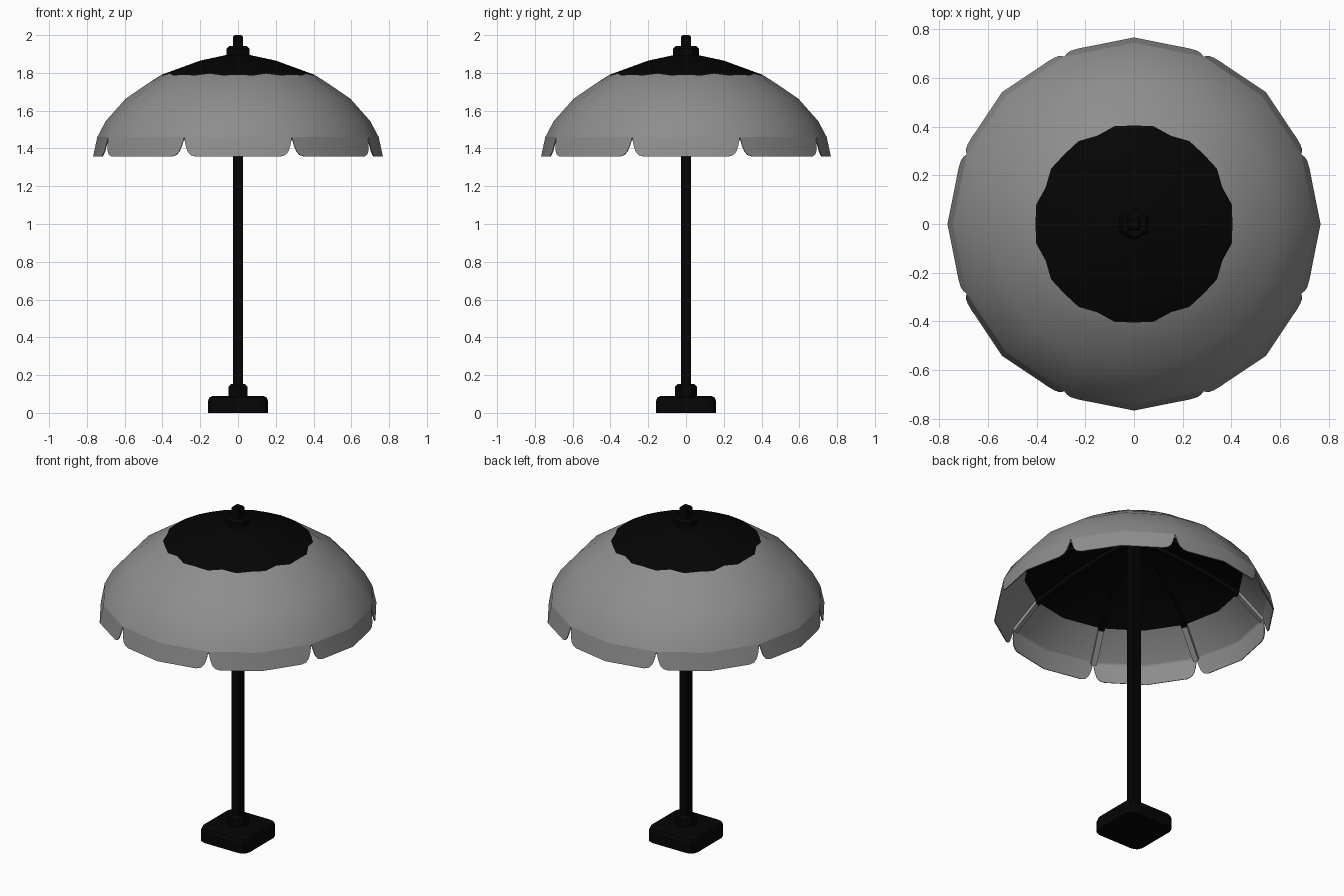
import bpy, bmesh, math
from mathutils import Vector

cube = bpy.data.objects.get("Cube")
if cube:
    bpy.data.objects.remove(cube)


def material(name, value):
    m = bpy.data.materials.new(name)
    m.use_nodes = True
    col = (value, value, value, 1)
    m.diffuse_color = col
    bsdf = next(n for n in m.node_tree.nodes if n.type == 'BSDF_PRINCIPLED')
    bsdf.inputs["Base Color"].default_value = col
    bsdf.inputs["Roughness"].default_value = 0.8
    return m


BLACK = material("black", 0.0014)
GREY = material("canopy grey", 0.27)


def finish(bm, name, mats):
    me = bpy.data.meshes.new(name)
    bm.to_mesh(me)
    bm.free()
    for m in mats:
        me.materials.append(m)
    ob = bpy.data.objects.new(name, me)
    bpy.context.collection.objects.link(ob)
    bpy.ops.object.select_all(action='DESELECT')
    ob.select_set(True)
    bpy.context.view_layer.objects.active = ob
    return ob


def prism(name, sides, radius, z0, z1, chamfer, turn):
    """Upright prism with a chamfered top."""
    bm = bmesh.new()
    rings = []
    for r, z in [(radius, z0), (radius, z1 - chamfer), (radius - chamfer, z1)]:
        rings.append([bm.verts.new((r * math.cos(turn + math.tau * i / sides),
                                    r * math.sin(turn + math.tau * i / sides), z))
                      for i in range(sides)])
    for a, b in zip(rings, rings[1:]):
        for i in range(sides):
            j = (i + 1) % sides
            bm.faces.new((a[i], a[j], b[j], b[i]))
    bm.faces.new(rings[0][::-1])
    bm.faces.new(rings[-1])
    finish(bm, name, [BLACK])


# Base: square block with rounded upright corners and a softened top
bm = bmesh.new()
bmesh.ops.create_cube(bm, size=1)
for v in bm.verts:
    v.co = (v.co.x * 0.316, v.co.y * 0.316, (v.co.z + 0.5) * 0.09)
upright = [e for e in bm.edges if abs(e.verts[0].co.z - e.verts[1].co.z) > 0.01]
bmesh.ops.bevel(bm, geom=upright, offset=0.042, segments=2, profile=0.5, affect='EDGES')
top = [e for e in bm.edges if min(v.co.z for v in e.verts) > 0.08]
bmesh.ops.bevel(bm, geom=top, offset=0.025, segments=2, profile=0.5, affect='EDGES')
finish(bm, "base", [BLACK])

# Pole and its fittings
prism("base_collar", 6, 0.058, 0.08, 0.152, 0.014, math.pi / 6)
prism("pole", 4, 0.037, 0.10, 1.88, 0.004, math.pi / 4)
prism("top_cap", 6, 0.069, 1.875, 1.942, 0.014, math.pi / 6)
prism("finial", 4, 0.037, 1.92, 2.0, 0.010, math.pi / 4)

# Profiles from the crown out to the fold above the valance
OUTER = [(0.06, 1.895), (0.20, 1.865), (0.405, 1.79), (0.48, 1.742),
         (0.595, 1.663), (0.70, 1.545), (0.745, 1.46)]
LINING = [(0.20, 1.785), (0.40, 1.705), (0.60, 1.605), (0.738, 1.464)]
CROWN_ROW = 2       # outer row where the dark crown ends
DARK_ROW = 2        # lining row where the dark underside ends
SEGMENTS = 16       # two per panel; even spokes are panel centres, odd are seams
STEP = math.tau / SEGMENTS

# Half a panel's hem: position from centre (0) to seam (1), and height
HEM = [(0, 1.358), (0.77, 1.358), (0.86, 1.366), (0.92, 1.385), (0.96, 1.415)]


def spoke(i, r, z):
    return Vector((r * math.cos(i * STEP), r * math.sin(i * STEP), z))


# Canopy: smooth dome with a scalloped valance below a crisp fold
bm = bmesh.new()
crown = bm.verts.new((0, 0, 1.903))
grid, bulges = [], []
for i in range(SEGMENTS):
    profile = list(OUTER)
    if i % 2:
        profile[CROWN_ROW] = (0.393, 1.796)
    grid.append([bm.verts.new(spoke(i, r, z)) for r, z in profile])
for i in range(SEGMENTS):   # wavy edge of the dark crown
    mid = spoke(i + 0.5, 0.41, 1.786)
    bulges.append(bm.verts.new(mid))
centres = [bm.verts.new(spoke(i, 0.767, 1.358)) for i in range(0, SEGMENTS, 2)]
fold = len(OUTER) - 1
for i in range(SEGMENTS):
    j = (i + 1) % SEGMENTS
    a, b, m = grid[i], grid[j], bulges[i]
    bm.faces.new((crown, a[0], b[0]))
    for k in range(fold):
        loop = [a[k], a[k + 1], b[k + 1], b[k]]
        if k + 1 == CROWN_ROW:
            loop.insert(2, m)
        elif k == CROWN_ROW:
            loop.append(m)
        f = bm.faces.new(loop)
        f.material_index = 0 if k < CROWN_ROW else 1
    # One half of a valance flap, hem points running from centre to seam
    centre, seam = (j, i) if i % 2 else (i, j)
    hem = [centres[centre // 2]]
    for t, z in HEM[1:]:
        r = 0.745 + 0.022 * (1.46 - z) / 0.102
        hem.append(bm.verts.new(spoke(centre, r, z).lerp(spoke(seam, r, z), t)))
    loop = [grid[centre][fold]] + hem + [grid[seam][fold]]
    f = bm.faces.new(loop[::-1] if i % 2 else loop)
    f.material_index = 1
    bm.edges.get((a[fold], b[fold])).smooth = False
for f in bm.faces:
    f.smooth = True
canopy = finish(bm, "canopy", [BLACK, GREY])
solid = canopy.modifiers.new("cloth", 'SOLIDIFY')
solid.thickness = 0.005
solid.offset = -1
bpy.ops.object.modifier_apply(modifier="cloth")
bpy.ops.object.shade_smooth_by_angle(angle=math.radians(40), keep_sharp_edges=True)

# Lining: shallower underside, dark in the middle and grey towards the rim
bm = bmesh.new()
hub = bm.verts.new((0, 0, 1.845))
grid = [[bm.verts.new(spoke(i, r, z)) for r, z in LINING] for i in range(SEGMENTS)]
for i, a in enumerate(grid):
    b = grid[(i + 1) % SEGMENTS]
    bm.faces.new((hub, b[0], a[0]))
    for k in range(len(LINING) - 1):
        f = bm.faces.new((a[k], b[k], b[k + 1], a[k + 1]))
        f.material_index = 0 if k < DARK_ROW else 1
finish(bm, "lining", [BLACK, GREY])
bpy.ops.object.shade_smooth_by_angle(angle=math.radians(40))

# Ribs under each seam, coloured like the lining they follow
bm = bmesh.new()
for i in range(1, SEGMENTS, 2):
    side = spoke(i + SEGMENTS / 4, 0.016, 0)
    prev = None
    for k, (r, z) in enumerate([(0.0, 1.845)] + LINING):
        hi = spoke(i, r, z)
        lo = spoke(i, r - 0.01 * r, z - 0.022)
        ring = [bm.verts.new(q) for q in (hi + side, hi - side, lo - side, lo + side)]
        if prev:
            for n in range(4):
                m = (n + 1) % 4
                f = bm.faces.new((prev[n], prev[m], ring[m], ring[n]))
                f.material_index = 0 if k <= DARK_ROW + 1 else 1
        else:
            bm.faces.new(ring)
        prev = ring
    bm.faces.new(prev).material_index = 1
bmesh.ops.recalc_face_normals(bm, faces=bm.faces)
finish(bm, "ribs", [BLACK, GREY])
